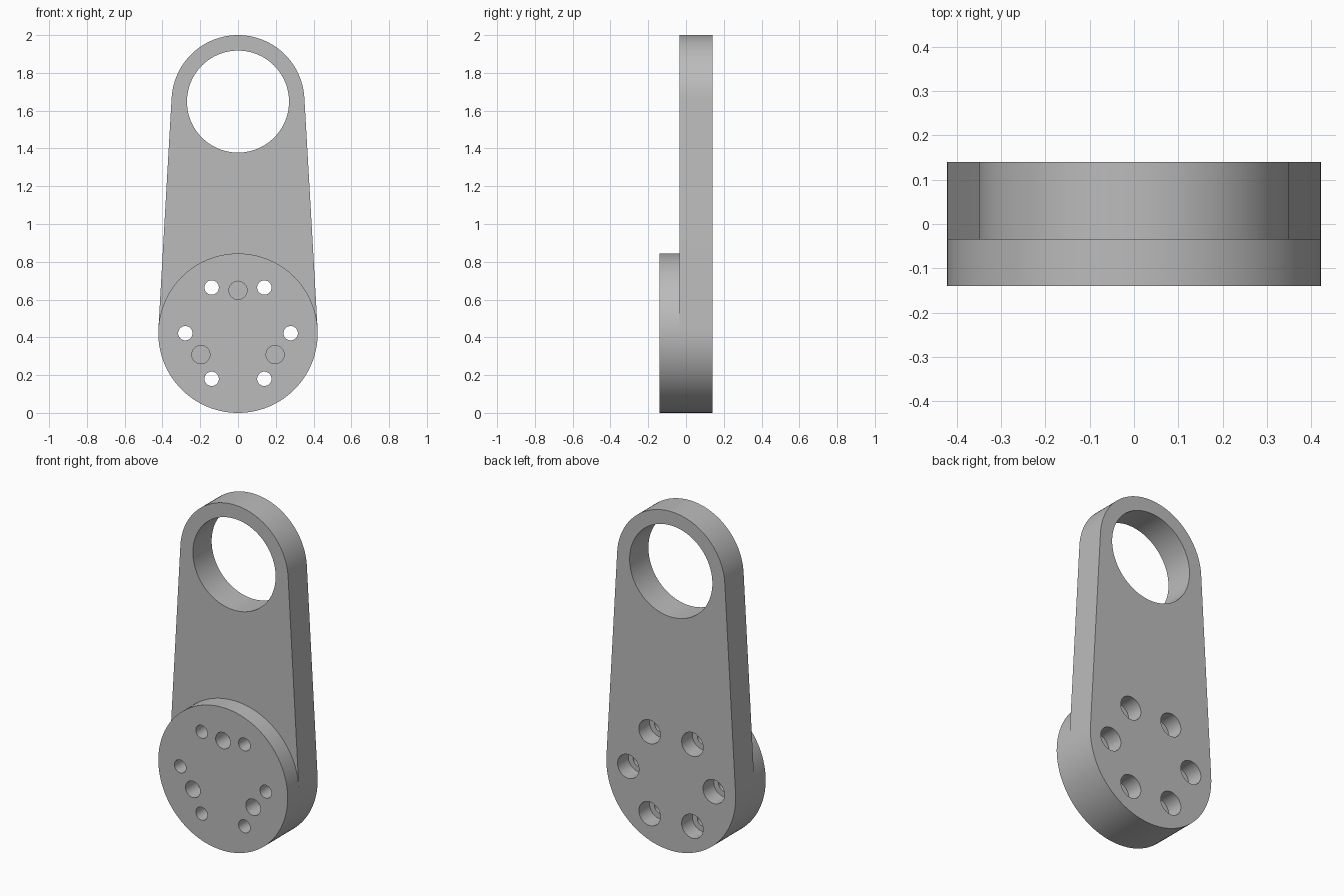
import bpy
import bmesh
from math import sin, cos, tau, radians

cube = bpy.data.objects.get("Cube")
if cube:
    bpy.data.objects.remove(cube, do_unlink=True)

SEGS = 112
FRONT, STEP, BACK = -0.14, -0.035, 0.14
BOSS_Z, BOSS_R = 0.422, 0.422
EYE_Z, EYE_R = 1.648, 0.352

grey = bpy.data.materials.new("plain grey")
grey.use_nodes = True
colour = (0.5, 0.5, 0.5, 1)
grey.diffuse_color = colour
grey.node_tree.nodes["Principled BSDF"].inputs["Base Color"].default_value = colour


def arc(x, z, r, first=0, last=SEGS - 1, segs=SEGS):
    return [(x + r * cos(tau * i / segs), z + r * sin(tau * i / segs))
            for i in range(first, last + 1)]


def prisms(name, outlines, y0, y1):
    """Extrude each closed x-z outline from y0 to y1 into one object."""
    bm = bmesh.new()
    for outline in outlines:
        face = bm.faces.new([bm.verts.new((x, y0, z)) for x, z in outline])
        moved = bmesh.ops.extrude_face_region(bm, geom=[face], use_keep_orig=True)
        verts = [v for v in moved["geom"] if isinstance(v, bmesh.types.BMVert)]
        bmesh.ops.translate(bm, verts=verts, vec=(0, y1 - y0, 0))
    bmesh.ops.recalc_face_normals(bm, faces=bm.faces)
    mesh = bpy.data.meshes.new(name)
    bm.to_mesh(mesh)
    bm.free()
    mesh.materials.append(grey)
    obj = bpy.data.objects.new(name, mesh)
    bpy.context.collection.objects.link(obj)
    return obj


def ring(count, radius, hole_r, start=0):
    """Round outlines spaced evenly about the boss centre."""
    angles = [radians(start) + tau * i / count for i in range(count)]
    return [arc(radius * cos(a), BOSS_Z + radius * sin(a), hole_r, 0, 47, 48)
            for a in angles]


def combine(target, tool, operation):
    bpy.context.view_layer.objects.active = target
    mod = target.modifiers.new(tool.name, "BOOLEAN")
    mod.operation, mod.solver, mod.object = operation, "EXACT", tool
    bpy.ops.object.modifier_apply(modifier=mod.name)
    bpy.data.objects.remove(tool, do_unlink=True)


# Tapered arm: top arc and bottom arc joined by tangent sides
half = SEGS // 2
outline = arc(0, EYE_Z, EYE_R, 1, half - 1) + arc(0, BOSS_Z, BOSS_R, half - 1, SEGS + 1)
arm = prisms("lever_arm", [outline], STEP, BACK)

# Round boss on the front
combine(arm, prisms("boss", [arc(0, BOSS_Z, BOSS_R)], FRONT, STEP), "UNION")

# Large eye, through bolt holes, back counterbores and blind front holes
for tool in (
    prisms("eye_hole", [arc(0, EYE_Z, 0.27)], -0.3, 0.3),
    prisms("bolt_holes", ring(6, 0.279, 0.038), -0.3, 0.3),
    prisms("counterbores", ring(6, 0.279, 0.07), BACK - 0.1, 0.3),
    prisms("dowel_holes", ring(3, 0.227, 0.048, 90), -0.3, FRONT + 0.105),
):
    combine(arm, tool, "DIFFERENCE")

# Smooth curved walls, crisp rims
bpy.ops.object.select_all(action="DESELECT")
arm.select_set(True)
bpy.context.view_layer.objects.active = arm
bpy.ops.object.shade_smooth_by_angle(angle=radians(30))
